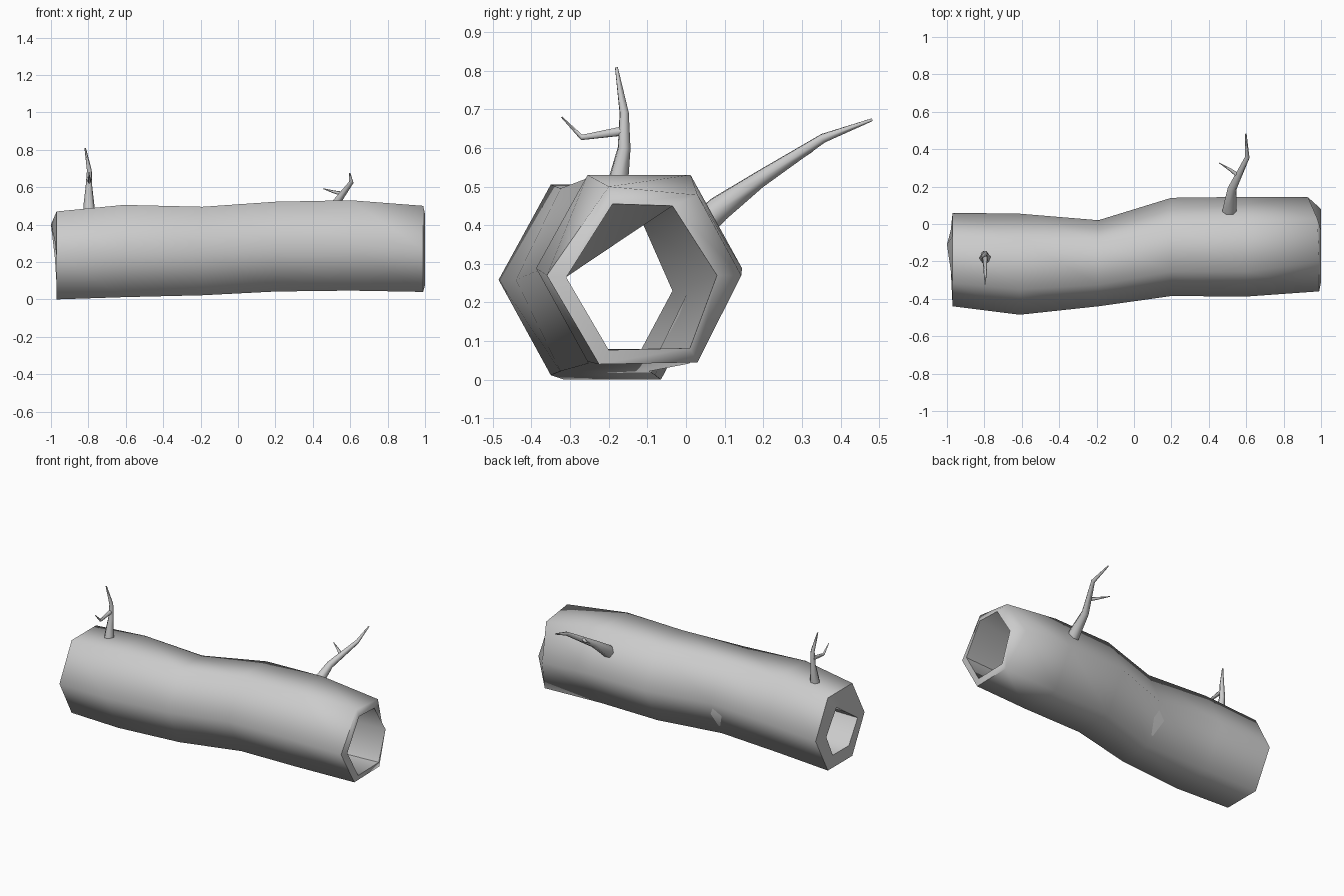
import bpy, bmesh, math
from mathutils import Vector

if "Cube" in bpy.data.objects:
    bpy.data.objects.remove(bpy.data.objects["Cube"])


def skin(name, rings, closed=False, angle=65):
    """Bridge consecutive rings of equal size; close to a loop or cap the ends."""
    bm = bmesh.new()
    vs = [[bm.verts.new(p) for p in r] for r in rings]
    n = len(vs[0])
    pairs = list(zip(vs, vs[1:]))
    if closed:
        pairs.append((vs[-1], vs[0]))
    for a, b in pairs:
        for i in range(n):
            j = (i + 1) % n
            bm.faces.new((a[i], a[j], b[j], b[i]))
    if not closed:
        bm.faces.new(vs[0])
        bm.faces.new(vs[-1])
    bmesh.ops.recalc_face_normals(bm, faces=bm.faces)
    me = bpy.data.meshes.new(name)
    bm.to_mesh(me)
    bm.free()
    ob = bpy.data.objects.new(name, me)
    bpy.context.collection.objects.link(ob)
    bpy.ops.object.select_all(action='DESELECT')
    ob.select_set(True)
    bpy.context.view_layer.objects.active = ob
    bpy.ops.object.shade_smooth_by_angle(angle=math.radians(angle))
    return ob


def hexagon(x, y0, y1, z0, z1):
    """Hexagon with flat top and bottom, points towards -y and +y."""
    c, w, m = (y0 + y1) / 2, (y1 - y0) / 2, (z0 + z1) / 2
    return [(x, y1, m), (x, c + w / 2, z1), (x, c - w / 2, z1),
            (x, y0, m), (x, c - w / 2, z0), (x, c + w / 2, z0)]


def branch(name, path, radii, sides=6):
    """Tapered tube along a path of points."""
    pts = [Vector(p) for p in path]
    rings = []
    u = Vector((1, 0.13, 0.07))
    for i, p in enumerate(pts):
        d = (pts[min(i + 1, len(pts) - 1)] - pts[max(i - 1, 0)]).normalized()
        u = (u - d * u.dot(d)).normalized()
        v = d.cross(u)
        rings.append([p + radii[i] * (math.cos(t) * u + math.sin(t) * v)
                      for t in (k * math.tau / sides for k in range(sides))])
    return skin(name, rings)


# Hollow log: bark rings, uneven ends, then the straight inner wall
outer = [hexagon(*r) for r in (
    (-0.97, -0.44, 0.06, 0.0, 0.47),
    (-0.61, -0.485, 0.055, 0.012, 0.505),
    (-0.19, -0.44, 0.02, 0.022, 0.495),
    (0.20, -0.385, 0.14, 0.042, 0.522),
    (0.60, -0.388, 0.145, 0.047, 0.53))]
right_rim = [(0.93, 0.143, 0.27), (0.98, 0.03, 0.478), (0.99, -0.20, 0.50),
             (0.99, -0.36, 0.27), (0.99, -0.225, 0.04), (0.99, 0.03, 0.045)]
right_hole = [(1.0, 0.08, 0.27), (1.0, -0.035, 0.45), (1.0, -0.19, 0.455),
              (1.0, -0.31, 0.265), (1.0, -0.20, 0.077), (1.0, 0.01, 0.082)]
left_hole = [(-0.98, -0.035, 0.23), (-1.0, -0.11, 0.40), (-0.98, -0.24, 0.313),
             (-0.97, -0.37, 0.225), (-0.97, -0.28, 0.08), (-0.97, -0.115, 0.08)]
skin("hollow_log", outer + [right_rim, right_hole, left_hole], closed=True)

# Upright branch and its twig near the left end
branch("left_branch",
       [(-0.795, -0.185, 0.44), (-0.797, -0.178, 0.50), (-0.797, -0.16, 0.60),
        (-0.795, -0.16, 0.69), (-0.817, -0.18, 0.808)],
       [0.034, 0.030, 0.018, 0.013, 0.004])
branch("left_twig",
       [(-0.797, -0.155, 0.645), (-0.795, -0.27, 0.627), (-0.797, -0.322, 0.68)],
       [0.014, 0.008, 0.002])

# Slanted branch and its twig near the right end
branch("right_branch",
       [(0.508, 0.04, 0.40), (0.512, 0.085, 0.442), (0.525, 0.19, 0.518),
        (0.605, 0.355, 0.625), (0.598, 0.482, 0.673)],
       [0.040, 0.037, 0.024, 0.013, 0.004])
branch("right_twig",
       [(0.555, 0.26, 0.565), (0.515, 0.29, 0.574), (0.455, 0.327, 0.592)],
       [0.012, 0.008, 0.002])
